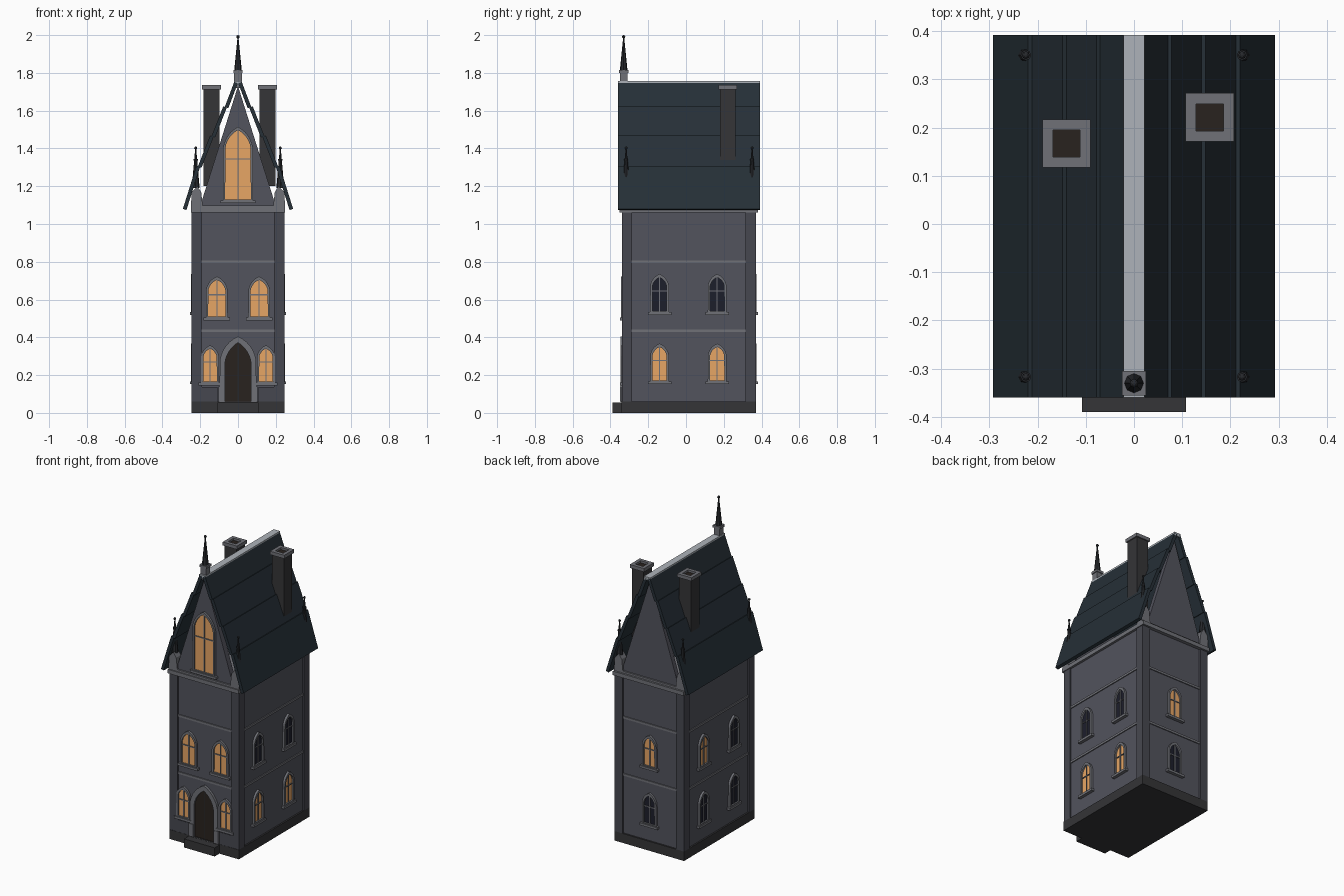
import bpy, bmesh
from math import atan2, cos, sin, pi
from mathutils import Matrix

if "Cube" in bpy.data.objects:
    bpy.data.objects.remove(bpy.data.objects["Cube"])


def mat(name, r, g, b):
    m = bpy.data.materials.new(name)
    m.diffuse_color = (r, g, b, 1)
    m.use_nodes = True
    m.node_tree.nodes["Principled BSDF"].inputs["Base Color"].default_value = m.diffuse_color
    return m


WALL = mat("wall_stone", .085, .087, .11)
PIER = mat("pier_stone", .062, .064, .08)
TRIM = mat("trim_stone", .16, .165, .185)
BASE = mat("base_stone", .035, .035, .038)
ROOF = mat("slate", .019, .029, .038)
RIDGE = mat("ridge_lead", .42, .45, .49)
IRON = mat("iron", .02, .022, .026)
LIT = mat("lit_glass", .80, .38, .13)
DARK = mat("dark_glass", .012, .013, .024)
DOOR = mat("dark_wood", .022, .016, .013)
I4 = Matrix.Identity(4)


def finish(name, bm, m, M=I4):
    bmesh.ops.recalc_face_normals(bm, faces=bm.faces)
    me = bpy.data.meshes.new(name)
    bm.to_mesh(me)
    bm.free()
    me.materials.append(m)
    ob = bpy.data.objects.new(name, me)
    ob.matrix_world = M
    bpy.context.collection.objects.link(ob)
    return ob


def prism(name, pts, y0, y1, m, M=I4, hole=None):
    """Extrude an xz outline along y; with hole, make a ring."""
    bm = bmesh.new()
    n = len(pts)

    def loop(p, y):
        return [bm.verts.new((x, y, z)) for x, z in p]

    def bridge(a, b):
        for i in range(n):
            j = (i + 1) % n
            bm.faces.new((a[i], a[j], b[j], b[i]))
    a, b = loop(pts, y0), loop(pts, y1)
    bridge(a, b)
    if hole:
        c, d = loop(hole, y0), loop(hole, y1)
        bridge(c, d)
        bridge(a, c)
        bridge(b, d)
    else:
        bm.faces.new(a)
        bm.faces.new(b)
    return finish(name, bm, m, M)


def box(name, x0, x1, y0, y1, z0, z1, m, M=I4):
    return prism(name, [(x0, z0), (x1, z0), (x1, z1), (x0, z1)], y0, y1, m, M)


def cone(name, x, y, z0, z1, r0, r1, m, sides=8):
    bm = bmesh.new()
    bmesh.ops.create_cone(bm, cap_ends=True, segments=sides, radius1=r0, radius2=r1, depth=z1 - z0)
    return finish(name, bm, m, Matrix.Translation((x, y, (z0 + z1) / 2)))


def ball(name, x, y, z, r, m):
    bm = bmesh.new()
    bmesh.ops.create_uvsphere(bm, u_segments=8, v_segments=6, radius=r)
    return finish(name, bm, m, Matrix.Translation((x, y, z)))


def arch(w, z0, top, rise, n=7):
    """Pointed arch outline, half width w."""
    R = (w * w + rise * rise) / (2 * w)
    end = atan2(rise, R - w)
    right = [(w - R + R * cos(end * i / n), top - rise + R * sin(end * i / n)) for i in range(n)]
    return [(-w, z0)] + [(w, z0)] + right[1:] + [(0, top)] + [(-x, z) for x, z in right[:0:-1]]


def place(x, y, deg):
    return Matrix.Translation((x, y, 0)) @ Matrix.Rotation(deg * pi / 180, 4, 'Z')


def window(name, M, w, z0, top, glass, rise=1.45, f=.012):
    h = top - z0
    outer, inner = arch(w, z0, top, w * rise), arch(w - f, z0 + f, top - f * 1.5, (w - f) * rise)
    prism(name + "_frame", outer, -.014, .01, TRIM, M, inner)
    prism(name + "_glass", inner, -.004, .01, glass, M)
    box(name + "_mullion", -.003, .003, -.009, 0, z0 + f, top - f, TRIM, M)
    zt = z0 + h * .57
    box(name + "_transom", f - w, w - f, -.009, 0, zt - .003, zt + .003, TRIM, M)
    box(name + "_sill", -w - .012, w + .012, -.02, .01, z0 - .008, z0 + .007, TRIM, M)


# body, plinth and step
box("walls", -.235, .235, -.33, .36, .05, 1.07, WALL)
box("plinth", -.245, .245, -.342, .37, 0, .06, BASE)
box("door_step", -.108, .108, -.39, -.33, 0, .055, BASE)
for sx in (-1, 1):
    for y0, y1 in ((-.34, -.285), (.315, .37)):
        box("corner_pier", min(sx * .19, sx * .245), max(sx * .19, sx * .245), y0, y1, .06, 1.06, PIER)

# string courses and cornice
for z in (.435, .80):
    box("string_course_x", -.241, .241, -.285, .315, z - .007, z + .007, TRIM)
    box("string_course_y", -.19, .19, -.336, .366, z - .007, z + .007, TRIM)
box("cornice", -.25, .25, -.352, .382, 1.06, 1.085, TRIM)

# gables
for name, y0, y1 in (("front_gable", -.335, -.30), ("back_gable", .33, .36)):
    prism(name, [(-.205, 1.08), (.205, 1.08), (0, 1.73)], y0, y1, WALL)
for y0, y1 in ((-.345, -.30), (.33, .37)):
    box("gable_base_trim", -.2, .2, y0, y1, 1.08, 1.097, TRIM)

# roof slate courses, lapped with a small lip at each top edge
P = [(.020, 1.752), (.07, 1.62), (.14, 1.465), (.212, 1.305), (.292, 1.08)]
for s in (-1, 1):
    for i in range(4):
        (xa, za), (xb, zb) = P[i], P[i + 1]
        lip = .008 if i else 0
        xa, za = xa + lip, za + lip * .4
        d = ((xb - xa) ** 2 + (zb - za) ** 2) ** .5
        nx, nz = (za - zb) / d * .02, (xb - xa) / d * .02
        pts = [(xa, za), (xb, zb), (xb - nx, zb - nz), (xa - nx, za - nz)]
        prism("roof_course", [(s * x, z) for x, z in pts], -.36, .392, ROOF)
box("ridge_cap", -.022, .022, -.36, .392, 1.735, 1.756, RIDGE)

# central finial
box("finial_base", -.02, .02, -.35, -.31, 1.72, 1.80, TRIM)
box("finial_collar", -.025, .025, -.355, -.305, 1.80, 1.815, TRIM)
cone("finial_spire", 0, -.33, 1.815, 1.985, .02, .003, IRON)
ball("finial_ball", 0, -.33, 1.991, .009, IRON)

# corner pinnacles on kneeler blocks
for sx in (-1, 1):
    for y in (-.317, .35):
        x = sx * .224
        pts = [(.185, 1.08), (.25, 1.08), (.245, 1.17), (.215, 1.20), (.195, 1.17)]
        prism("kneeler", [(sx * a, z) for a, z in pts], y - .028, y + .02, TRIM)
        cone("pinnacle", x, y, 1.19, 1.395, .021, .003, IRON)
        cone("pinnacle_collar", x, y, 1.335, 1.345, .011, .011, IRON)
        ball("pinnacle_ball", x, y, 1.402, .008, IRON)

# chimneys
for x, y in ((-.14, .167), (.157, .221)):
    def sq(r):
        return [(-r, -r), (r, -r), (r, r), (-r, r)]
    box("chimney_shaft", x - .042, x + .042, y - .042, y + .042, 1.2, 1.716, BASE)
    M = Matrix.Translation((x, y, 0)) @ Matrix.Rotation(pi / 2, 4, 'X')
    prism("chimney_cap", sq(.05), 1.713, 1.735, TRIM, M, sq(.028))
    box("chimney_flue", x - .028, x + .028, y - .028, y + .028, 1.70, 1.722, DOOR)

# front windows
F = -.33
window("gable_window", place(0, -.335, 0), .08, 1.118, 1.515, LIT, 1.65)
for sx in (-1, 1):
    window("front_upper_window", place(sx * .112, F, 0), .058, .497, .722, LIT)
    window("front_lower_window", place(sx * .148, F, 0), .048, .153, .358, LIT)
    box("front_dado", sx * .149 - .041, sx * .149 + .041, -.341, -.32, .06, .138, PIER)
    box("door_jamb_base", sx * .088 - .016, sx * .088 + .016, -.349, -.32, .06, .14, TRIM)

# door
door_in = arch(.07, .058, .372, .125)
prism("door_surround", arch(.098, .058, .405, .15), -.346, -.32, TRIM, hole=door_in)
prism("door", door_in, -.335, -.32, DOOR)
box("door_seam", -.002, .002, -.337, -.33, .06, .36, IRON)

# side and back windows: x, y, rotation, lower glass, upper glass
for x, y, deg, lo, up in ((.235, -.14, 90, LIT, DARK), (.235, .165, 90, LIT, DARK),
                          (-.235, -.14, -90, DARK, DARK), (-.235, .165, -90, DARK, LIT),
                          (0, .36, 180, DARK, LIT)):
    window("lower_window", place(x, y, deg), .05, .16, .367, lo)
    window("upper_window", place(x, y, deg), .05, .527, .735, up)
